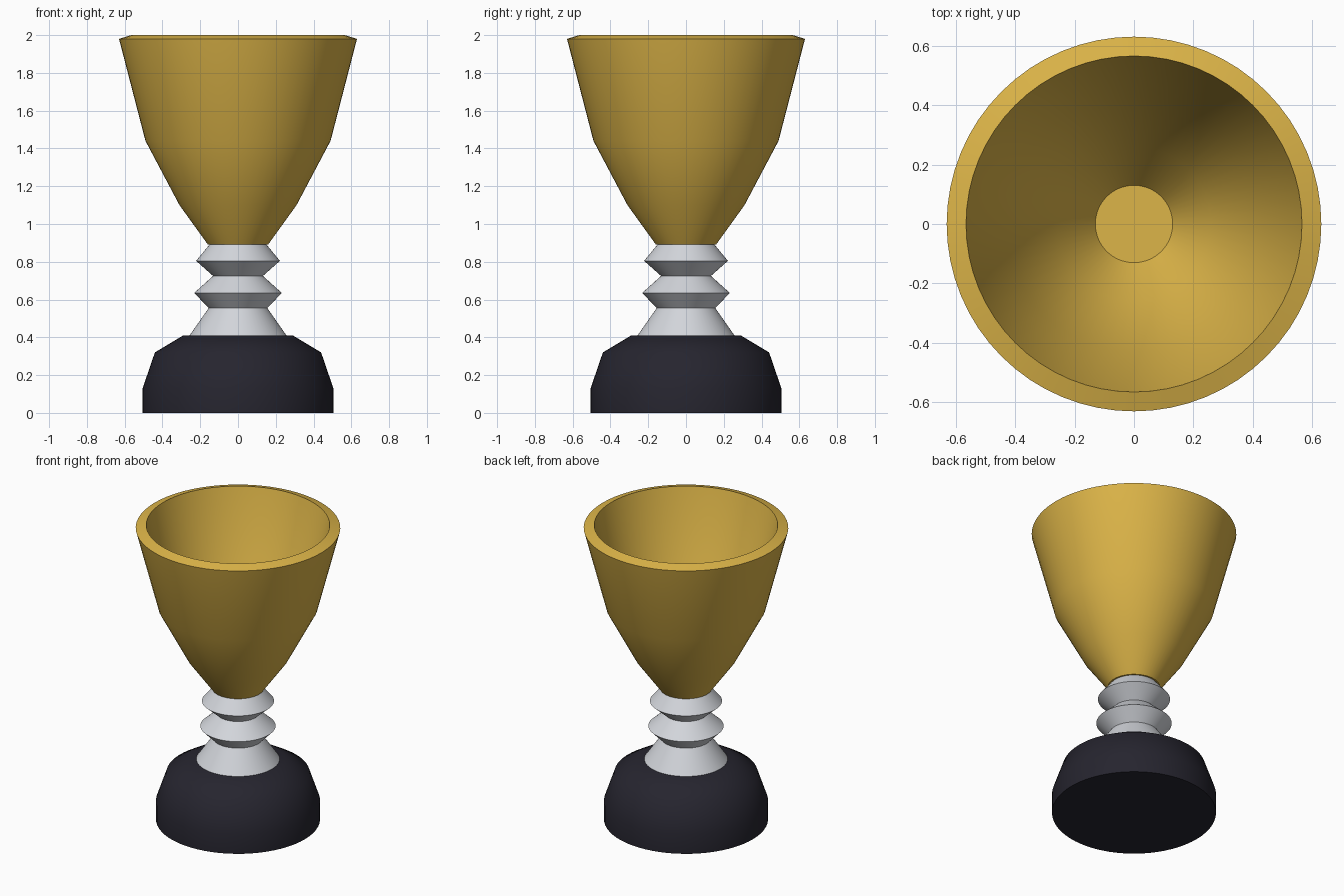
import bpy
import math

cube = bpy.data.objects.get("Cube")
if cube:
    bpy.data.objects.remove(cube, do_unlink=True)

SIDES = 64


def material(name, rgb):
    mat = bpy.data.materials.new(name)
    mat.use_nodes = True
    color = (*rgb, 1)
    mat.diffuse_color = color
    mat.node_tree.nodes["Principled BSDF"].inputs["Base Color"].default_value = color
    return mat


def lathe(name, profile, mat, angle=45):
    """Spin a (radius, height) profile around z; end points on the axis close it."""
    verts, faces, rings = [], [], []
    for r, z in profile:
        count = SIDES if r > 0 else 1
        rings.append(list(range(len(verts), len(verts) + count)))
        for i in range(count):
            a = math.tau * i / SIDES
            verts.append((r * math.cos(a), r * math.sin(a), z))
    for low, high in zip(rings, rings[1:]):
        for i in range(SIDES):
            j = (i + 1) % SIDES
            if len(low) == 1:
                faces.append((low[0], high[j], high[i]))
            elif len(high) == 1:
                faces.append((low[i], low[j], high[0]))
            else:
                faces.append((low[i], low[j], high[j], high[i]))
    mesh = bpy.data.meshes.new(name)
    mesh.from_pydata(verts, [], faces)
    mesh.materials.append(mat)
    obj = bpy.data.objects.new(name, mesh)
    bpy.context.collection.objects.link(obj)
    bpy.ops.object.select_all(action="DESELECT")
    obj.select_set(True)
    bpy.context.view_layer.objects.active = obj
    bpy.ops.object.shade_smooth_by_angle(angle=math.radians(angle))
    return obj


gold = material("gold", (0.72, 0.46, 0.065))
silver = material("silver", (0.65, 0.67, 0.71))
black = material("dark_base", (0.019, 0.018, 0.028))

# Plinth
lathe("base", [(0, 0), (0.505, 0), (0.505, 0.13), (0.44, 0.32),
               (0.29, 0.41), (0, 0.41)], black)

# Ridged stem
lathe("stem", [(0, 0.405), (0.26, 0.405), (0.155, 0.555), (0.232, 0.635),
               (0.132, 0.725), (0.222, 0.805), (0.15, 0.892), (0, 0.892)], silver)

# Hollow bowl: outside up to the sloped rim, then down the inside
lathe("cup", [(0, 0.892), (0.16, 0.892), (0.31, 1.1), (0.49, 1.44), (0.63, 1.98),
              (0.565, 2.0), (0.43, 1.46), (0.26, 1.13), (0.13, 0.95), (0, 0.95)], gold)
